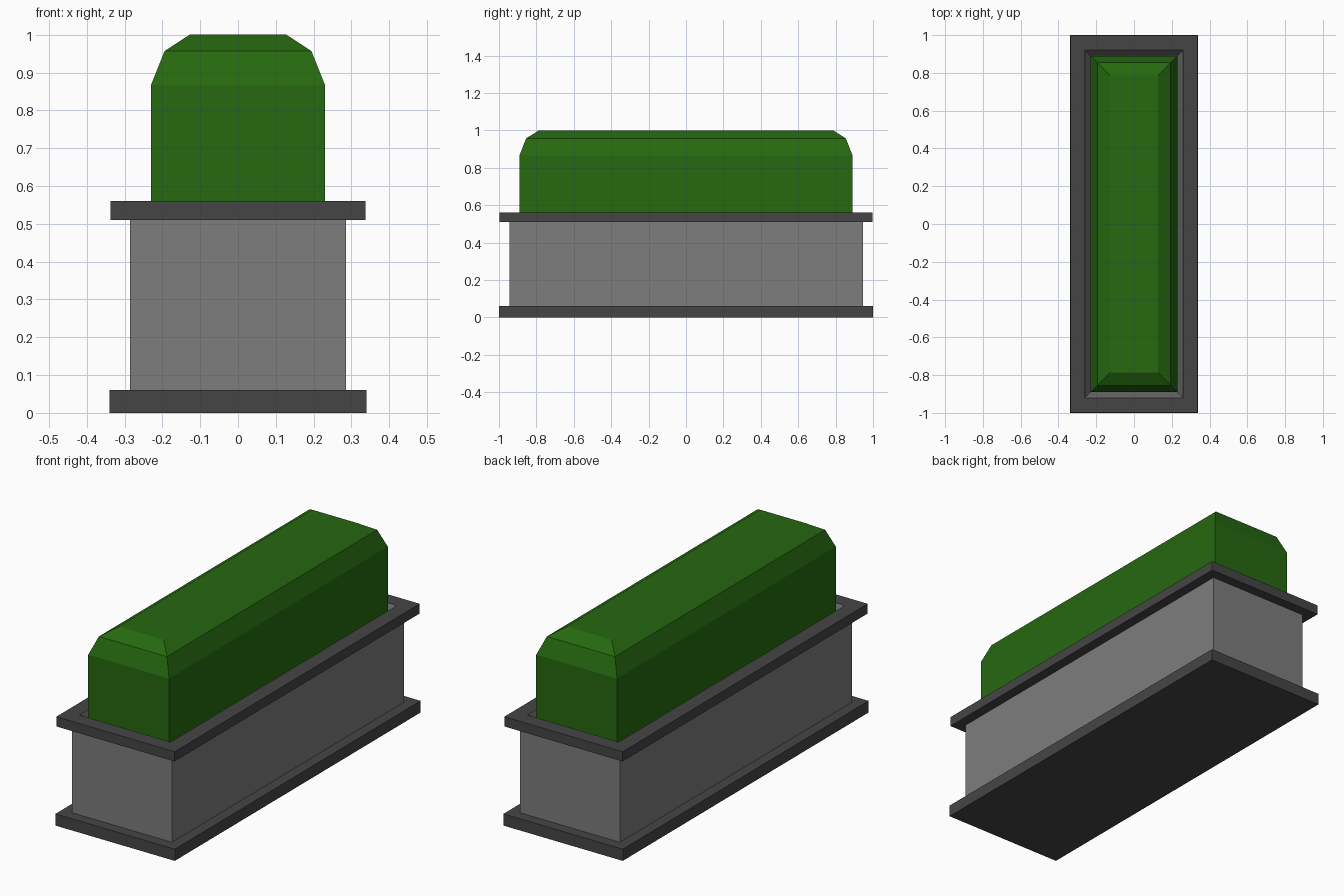
import bpy, bmesh

if "Cube" in bpy.data.objects:
    bpy.data.objects.remove(bpy.data.objects["Cube"])


def material(name, rgb):
    m = bpy.data.materials.new(name)
    m.diffuse_color = (*rgb, 1)
    m.use_nodes = True
    m.node_tree.nodes["Principled BSDF"].inputs["Base Color"].default_value = m.diffuse_color
    return m


stone = material("mid grey", (0.205, 0.205, 0.205))
trim = material("dark grey", (0.06, 0.06, 0.06))
leaf = material("hedge green", (0.019, 0.14, 0.005))


def loft(name, rings, mat, close=False):
    """Stack rectangular rings (half x, half y, z); cap the ends or join them into a frame."""
    bm = bmesh.new()
    loops = [[bm.verts.new((sx * x, sy * y, z))
              for sx, sy in ((-1, -1), (1, -1), (1, 1), (-1, 1))] for x, y, z in rings]
    pairs = list(zip(loops, loops[1:]))
    if close:
        pairs.append((loops[-1], loops[0]))
    else:
        bm.faces.new(loops[0])
        bm.faces.new(loops[-1])
    for a, b in pairs:
        for i in range(4):
            j = (i + 1) % 4
            bm.faces.new((a[i], a[j], b[j], b[i]))
    bmesh.ops.recalc_face_normals(bm, faces=bm.faces[:])
    me = bpy.data.meshes.new(name)
    bm.to_mesh(me)
    bm.free()
    me.materials.append(mat)
    ob = bpy.data.objects.new(name, me)
    bpy.context.collection.objects.link(ob)
    return ob


# Plinth under the planter
loft("plinth", [(0.34, 1.0, 0), (0.34, 1.0, 0.06)], trim)

# Planter box with a tapered hollow that reaches the rim's top edge
loft("planter_box", [(0.285, 0.945, 0.06), (0.285, 0.945, 0.51), (0.26, 0.92, 0.51),
                     (0.26, 0.92, 0.56), (0.23, 0.89, 0.40)], stone)

# Overhanging rim frame
loft("planter_rim", [(0.337, 0.997, 0.51), (0.337, 0.997, 0.56),
                     (0.26, 0.92, 0.56), (0.26, 0.92, 0.51)], trim, close=True)

# Clipped hedge with two bevel steps at the top
loft("hedge", [(0.23, 0.89, 0.401), (0.23, 0.89, 0.867),
               (0.194, 0.855, 0.957), (0.128, 0.787, 1.0)], leaf)
